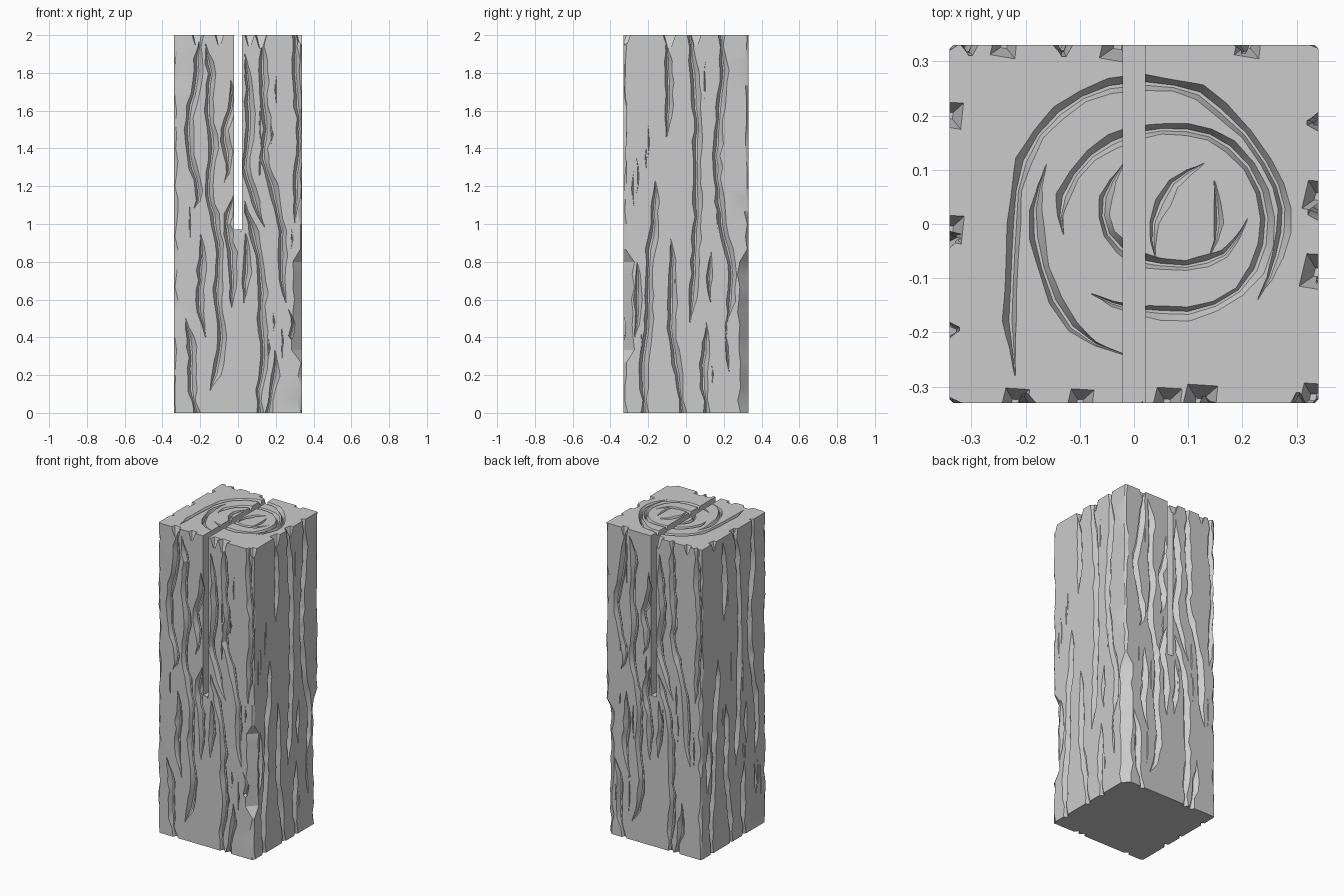
import bpy, bmesh, random
from mathutils import Vector

random.seed(7)
HX, HY, TOP = 0.34, 0.33, 2.0
scene = bpy.context.scene
if "Cube" in bpy.data.objects:
    bpy.data.objects.remove(bpy.data.objects["Cube"])

wood = bpy.data.materials.new("grey_wood")
wood.use_nodes = True
grey = (0.6, 0.6, 0.6, 1)
wood.diffuse_color = grey
wood.node_tree.nodes["Principled BSDF"].inputs["Base Color"].default_value = grey

cutters = bpy.data.collections.new("cutters")
scene.collection.children.link(cutters)


def loft(name, rings, collection):
    """Closed skin over a list of equal-sized point rings."""
    bm = bmesh.new()
    rows = [[bm.verts.new(p) for p in ring] for ring in rings]
    n = len(rows[0])
    for a, b in zip(rows, rows[1:]):
        for i in range(n):
            j = (i + 1) % n
            bm.faces.new((a[i], a[j], b[j], b[i]))
    bm.faces.new(rows[0])
    bm.faces.new(rows[-1])
    bmesh.ops.recalc_face_normals(bm, faces=bm.faces)
    mesh = bpy.data.meshes.new(name)
    bm.to_mesh(mesh)
    bm.free()
    mesh.materials.append(wood)
    obj = bpy.data.objects.new(name, mesh)
    collection.objects.link(obj)
    return obj


# Surface frames: (across, along, height above surface) to world
FRAMES = {
    "front": lambda u, v, h: Vector((u, -HY - h, v)),
    "right": lambda u, v, h: Vector((HX + h, u, v)),
    "back": lambda u, v, h: Vector((-u, HY + h, v)),
    "left": lambda u, v, h: Vector((-HX - h, -u, v)),
    "top": lambda u, v, h: Vector((u, v, TOP + h)),
}


def groove(side, path, width=0.024, depth=0.026, jitter=0.005):
    """Tapered trough that follows a path (in hundredths) on one surface."""
    pts = [Vector(p) / 100 for p in path]
    dense = []
    for a, b in zip(pts, pts[1:]):
        steps = max(2, round((b - a).length / 0.06))
        dense += [a.lerp(b, k / steps) for k in range(steps)]
    dense.append(pts[-1])
    last = len(dense) - 1
    soft = [dense[0]]
    soft += [(dense[i - 1] + dense[i] * 2 + dense[i + 1]) / 4 for i in range(1, last)]
    soft.append(dense[-1])
    rings = []
    for i, p in enumerate(soft):
        along = (soft[min(i + 1, last)] - soft[max(i - 1, 0)]).normalized()
        across = Vector((-along.y, along.x))
        if across.x < 0 and side != "top":
            across.negate()
        size = min(1, 0.12 + min(i, last - i) * 0.4)
        if side != "top" and i in (0, last) and (p.y <= 0 or p.y >= TOP):
            size = 1
            p = p + Vector((0, 0.03 if p.y > 1 else -0.03))
        size *= random.uniform(0.75, 1.15)
        p = p + across * random.uniform(-jitter, jitter)
        w, d = width * size, depth * size
        profile = ((-w * 1.15, 0.012), (-w * 0.25, -d), (w * 0.15, -d), (w * 1.5, 0.012))
        rings.append([FRAMES[side](*(p + across * s), h) for s, h in profile])
    loft("groove_cutter", rings, cutters)


# Post body: square section with uneven, worn corners
def corner_wear(corner, z):
    wear = random.choice((0.006, 0.01, 0.015, 0.022))
    if corner == 1 and 0.3 < z < 0.85:
        wear += 0.035
    if corner == 2 and z < 0.85:
        wear += 0.035
    return wear


rings = []
LEVELS = 30
for k in range(LEVELS + 1):
    z = TOP * k / LEVELS
    ring = []
    for c, (sx, sy) in enumerate(((-1, -1), (1, -1), (1, 1), (-1, 1))):
        a, b = corner_wear(c, z), corner_wear(c, z)
        pair = [(sx * HX, sy * (HY - a), z), (sx * (HX - b), sy * HY, z)]
        ring += pair if sx * sy < 0 else pair[::-1]
    # each corner runs anticlockwise: side order alternates
    ring = [ring[i + 1 - 2 * (i % 2)] for i in range(len(ring))]
    rings.append(ring)
post = loft("wooden_post", rings, scene.collection)

# Saw slot through the upper half
S = 0.02
loft("slot_cutter", [[(-S, y, 0.97), (S, y, 0.97), (S, y, 2.1), (-S, y, 2.1)] for y in (-0.5, 0.5)], cutters)

# Main grain grooves, in hundredths of a unit
WIDE_GRAIN = [
    [(-20, 200), (-22, 175), (-27, 150), (-24, 130), (-20, 117), (-23, 108)],
    [(-17, 196), (-14, 180), (-16, 160), (-13, 140), (-16, 120), (-13, 105),
     (-10, 90), (-11, 60), (-8, 40), (-11, 20), (-15, 12)],
    [(-4, 176), (-3, 160), (-8, 150), (-4, 132), (-7, 122)],
    [(-2, 115), (-7, 100), (-3, 85), (-3, 55)],
    [(13, 200), (13, 175), (15, 150), (13, 135), (20, 115), (24, 90), (23, 70), (26, 58)],
    [(4, 190), (6, 165), (6, 145), (3, 130), (9, 112), (14, 98)],
    [(3, 112), (10, 90), (13, 70), (12, 50), (14, 30), (11, 12), (12, 0)],
    [(-28, 50), (-24, 35), (-25, 12), (-21, 0)],
    [(-20, 95), (-19, 75), (-21, 60), (-17, 40)],
    [(30, 200), (31, 175), (33, 150), (31, 120), (30, 100)],
    [(20, 33), (20, 20), (16, 0)],
    [(4, 95), (5, 80), (3, 58)],
]
STRAIGHT_GRAIN = [
    [(-11, 197), (-9, 175), (-10, 145)],
    [(2, 200), (4, 180), (6, 150), (6, 110), (5, 80), (2, 48)],
    [(19, 200), (20, 175), (17, 155), (16, 130), (19, 100), (24, 80), (24, 65), (22, 48)],
    [(-16, 123), (-17, 100), (-20, 80), (-20, 50), (-23, 20), (-22, 0)],
    [(-8, 92), (-7, 70), (-8, 45), (-4, 20), (-2, 0)],
    [(13, 86), (12, 72), (13, 58)],
    [(11, 48), (9, 20), (11, 0)],
    [(-26, 80), (-25, 60), (-27, 40)],
    [(21, 42), (23, 22)],
]
GRAIN = {"front": WIDE_GRAIN, "back": WIDE_GRAIN, "right": STRAIGHT_GRAIN, "left": STRAIGHT_GRAIN}
for side, paths in GRAIN.items():
    for path in paths:
        groove(side, path)
    # Fine short cracks between the grooves
    for _ in range(11):
        u, z = random.uniform(-30, 30), random.uniform(12, 165)
        run = random.uniform(10, 25)
        groove(side, [(u, z), (u + random.uniform(-1, 1), z + run / 2), (u, z + run)], 0.008, 0.01, 0.002)

# Knot on the lower front
groove("front", [(21, 50), (23, 42), (28, 39), (30, 47), (27, 55)], 0.016)

# Growth rings on the top
RINGS = [
    [(-22, -28), (-23, -18), (-22, 0), (-21, 12), (-14, 21), (-5, 26), (8, 26),
     (16, 22), (25, 11), (28, 3), (27, -6), (23, -14)],
    [(-13, -2), (-14, 5), (-8, 13), (0, 17), (10, 18), (18, 15), (24, 6), (25, -4),
     (20, -13), (10, -17), (0, -16), (-8, -13)],
    [(-16, 11), (-19, 3), (-17, -8), (-12, -20), (-2, -24)],
    [(-2, 11), (-6, 5), (-5, -2), (0, -7), (10, -8), (17, -6), (21, 1)],
    [(13, 11), (7, 8), (3, 0), (4, -6)],
    [(15, 8), (16, 0), (14, -6)],
]
for path in RINGS:
    groove("top", path, 0.014, 0.022, 0.002)

# Chips broken out of the top edge
CHIPS = [(-24, 33), (-3, 33), (21, 33), (34, 5), (34, -9), (33, -32), (12, -33),
         (6, -33), (-10, -33), (-22, -33), (-34, 20), (-34, -1)]
for x, y in CHIPS:
    r = random.uniform(0.025, 0.045)
    c = Vector((x / 100, y / 100, TOP))
    rings = []
    for level, size in ((-1.6, 0.2), (0, 0.8), (0.4, 1)):
        offsets = ((-1, -0.7), (0.8, -1), (1, 0.9), (-0.6, 1))
        rings.append([c + Vector((dx * size, dy * size, level)) * r for dx, dy in offsets])
    loft("chip_cutter", rings, cutters)

# Carve everything in one pass, then drop the cutters
cut = post.modifiers.new("carve", "BOOLEAN")
cut.operation = "DIFFERENCE"
cut.operand_type = "COLLECTION"
cut.collection = cutters
cut.solver = "EXACT"
cut.use_self = True
bpy.context.view_layer.update()
carved = bpy.data.meshes.new_from_object(post.evaluated_get(bpy.context.evaluated_depsgraph_get()))
post.modifiers.clear()
post.data = carved
carved.materials.clear()
carved.materials.append(wood)
for poly in carved.polygons:
    poly.material_index = 0
for obj in list(cutters.objects):
    bpy.data.objects.remove(obj)
bpy.data.collections.remove(cutters)

bpy.ops.object.select_all(action="DESELECT")
post.select_set(True)
bpy.context.view_layer.objects.active = post
bpy.ops.object.shade_smooth_by_angle(angle=0.45)
